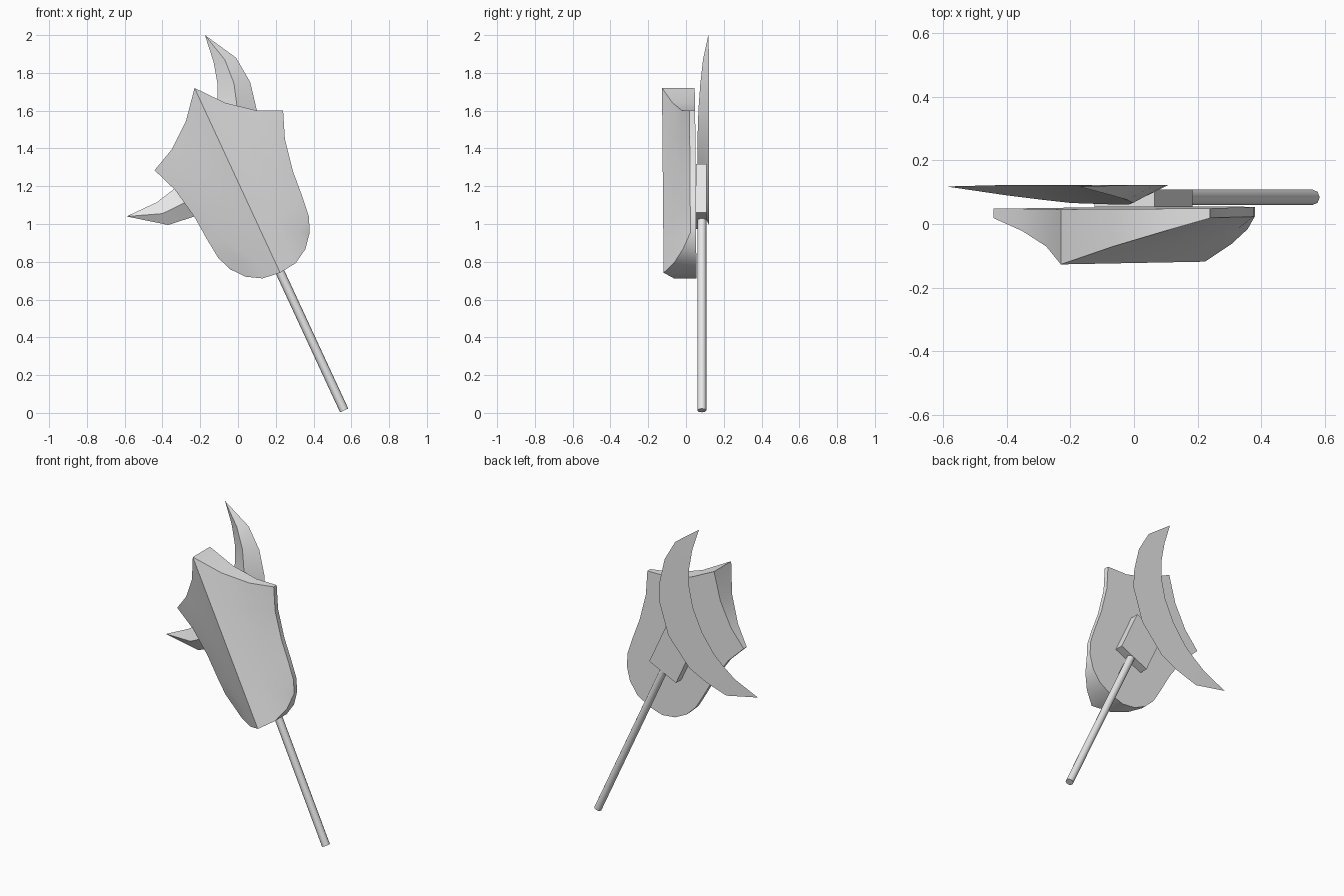
import bpy, bmesh, math
from mathutils import Vector, Matrix

if "Cube" in bpy.data.objects:
    bpy.data.objects.remove(bpy.data.objects["Cube"])

grey = bpy.data.materials.new("plain grey")
grey.diffuse_color = (0.8, 0.8, 0.8, 1)
grey.use_nodes = True
grey.node_tree.nodes["Principled BSDF"].inputs["Base Color"].default_value = grey.diffuse_color

# Leaning axis shared by the shield, handle and head block
ALONG = Vector((-0.42, 0, 0.907)).normalized()
ACROSS = Vector((0.907, 0, 0.42)).normalized()
APEX = Vector((-0.23, 0, 1.72))


def finish(name, bm):
    """Turn a bmesh into a shaded, coloured object."""
    bmesh.ops.recalc_face_normals(bm, faces=bm.faces)
    me = bpy.data.meshes.new(name)
    bm.to_mesh(me)
    bm.free()
    me.materials.append(grey)
    ob = bpy.data.objects.new(name, me)
    bpy.context.collection.objects.link(ob)
    bpy.ops.object.select_all(action='DESELECT')
    bpy.context.view_layer.objects.active = ob
    ob.select_set(True)
    bpy.ops.object.shade_smooth_by_angle(angle=math.radians(50))
    return ob


def shield_point(d, h, y):
    """d across, h along the axis from the apex; the slab leans very slightly."""
    p = APEX + ACROSS * d + ALONG * h
    p.y = y - 0.008 * h
    return p


# Shield: curved front grid, side walls and flat back
top = [(0, 0), (0.115, -0.14), (0.247, -0.245), (0.375, -0.306)]
bottom = [(0, -1.078), (0.097, -1.066), (0.175, -1.02), (0.232, -0.95)]
edge = [(0.375, -0.306), (0.32, -0.447), (0.287, -0.622),
        (0.276, -0.764), (0.264, -0.87), (0.232, -0.95)]
depth = [-0.127, -0.072, -0.024, 0.016]
BACK = 0.046

bm = bmesh.new()
flat = []
for e in edge:
    f = (e[1] - edge[0][1]) / (edge[-1][1] - edge[0][1])
    row = []
    for c in range(-3, 4):
        k = abs(c)
        if k == 3:
            d, h = e
        else:
            d = top[k][0] + (bottom[k][0] - top[k][0]) * f
            h = top[k][1] + (bottom[k][1] - top[k][1]) * f
        row.append((math.copysign(d, c), h, depth[k]))
    flat.append(row)
grid = [[bm.verts.new(shield_point(*p)) for p in row] for row in flat]
R, C = len(grid), 7
for r in range(R - 1):
    for c in range(C - 1):
        bm.faces.new((grid[r][c], grid[r][c + 1], grid[r + 1][c + 1], grid[r + 1][c]))
rim = ([(0, c) for c in range(C)] + [(r, C - 1) for r in range(1, R)]
       + [(R - 1, c) for c in range(C - 2, -1, -1)] + [(r, 0) for r in range(R - 2, 0, -1)])
back = [bm.verts.new(shield_point(flat[r][c][0], flat[r][c][1], BACK)) for r, c in rim]
for i in range(len(rim)):
    j = (i + 1) % len(rim)
    (r1, c1), (r2, c2) = rim[i], rim[j]
    bm.faces.new((grid[r1][c1], grid[r2][c2], back[j], back[i]))
bm.faces.new(back)
finish("shield", bm)

# Crescent blade: flat back, ridged front that thins towards both tips
tips = [(-0.175, 2.0), (-0.59, 1.04)]
outer = [(-0.01, 1.88), (0.065, 1.75), (0.10, 1.60), (0.107, 1.48), (0.04, 1.27),
         (-0.11, 1.10), (-0.23, 1.04), (-0.37, 0.995)]
inner = [(-0.13, 1.86), (-0.108, 1.74), (-0.107, 1.62), (-0.135, 1.49), (-0.20, 1.35),
         (-0.285, 1.235), (-0.345, 1.18), (-0.43, 1.115)]
ridge_y = [0.09, 0.076, 0.066, 0.062, 0.062, 0.066, 0.076, 0.09]
EDGE_Y = 0.122
bm = bmesh.new()
t0, t1 = [bm.verts.new((x, EDGE_Y - 0.004, z)) for x, z in tips]
out = [bm.verts.new((x, EDGE_Y, z)) for x, z in outer]
inn = [bm.verts.new((x, EDGE_Y, z)) for x, z in inner]
mid = [bm.verts.new(((a[0] + b[0]) / 2, y, (a[1] + b[1]) / 2))
       for a, b, y in zip(outer, inner, ridge_y)]
for a, b in ((out, mid), (mid, inn), (inn, out)):
    bm.faces.new((t0, a[0], b[0]))
    bm.faces.new((t1, b[-1], a[-1]))
    for i in range(len(a) - 1):
        bm.faces.new((a[i], a[i + 1], b[i + 1], b[i]))
finish("blade", bm)

# Block joining the blade to the handle
turn = Matrix((ACROSS, (0, 1, 0), ALONG)).transposed().to_4x4()
bm = bmesh.new()
bmesh.ops.create_cube(bm, size=1, matrix=Matrix.Translation((0.03, 0.081, 1.145)) @ turn
                      @ Matrix.Diagonal((0.208, 0.054, 0.283, 1)))
finish("head_block", bm)

# Handle
start, end = Vector((0.562, 0.084, 0.013)), Vector((0.085, 0.084, 1.043))
bm = bmesh.new()
bmesh.ops.create_cone(bm, cap_ends=True, segments=8, radius1=0.024, radius2=0.024,
                      depth=(end - start).length,
                      matrix=Matrix.Translation((start + end) / 2) @ turn)
finish("handle", bm)
